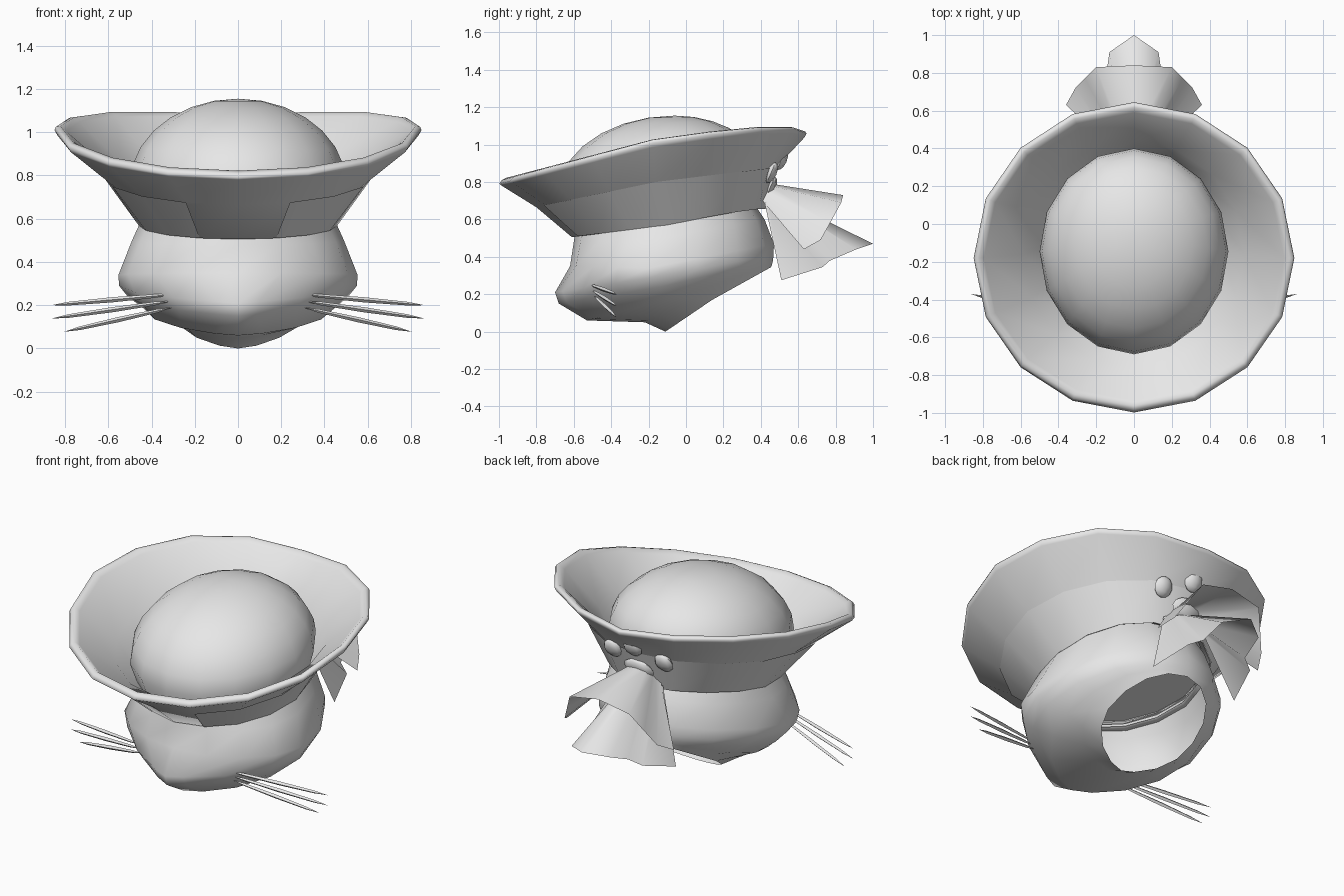
import bpy, bmesh, math
from mathutils import Vector, Matrix

if "Cube" in bpy.data.objects:
    bpy.data.objects.remove(bpy.data.objects["Cube"])

white = bpy.data.materials.new("soft_white")
white.diffuse_color = (0.8, 0.8, 0.8, 1)
white.use_nodes = True
white.node_tree.nodes["Principled BSDF"].inputs["Base Color"].default_value = white.diffuse_color
N = 16


def finish(name, bm, angle=40):
    mesh = bpy.data.meshes.new(name)
    bm.to_mesh(mesh)
    bm.free()
    mesh.materials.append(white)
    mesh.shade_smooth()
    mesh.set_sharp_from_angle(angle=math.radians(angle))
    obj = bpy.data.objects.new(name, mesh)
    bpy.context.collection.objects.link(obj)
    return obj


def ring(front, side, back, pinch=1.0, bump=0.0):
    """Oval loop through a front (y,z), side (x,y,z) and back (y,z) point."""
    pts = []
    for i in range(N):
        a = 2 * math.pi * i / N
        c, s = math.cos(a), math.sin(a)
        end = front if c > 0 else back
        k = abs(c)
        x = side[0] * math.copysign(abs(s) ** (pinch if c > 0 else 1), s)
        y = side[1] + (end[0] - side[1]) * k
        z = side[2] + (end[1] - side[2]) * k
        if c < 0:
            z += bump * 2 * k * abs(s)
        pts.append(Vector((x, y, z)))
    return pts


def loft(name, rings, skip=(), angle=40):
    bm = bmesh.new()
    loops = [[bm.verts.new(p) for p in r] for r in rings]
    for lo, hi in zip(loops, loops[1:]):
        for i in range(N):
            if i not in skip:
                j = (i + 1) % N
                bm.faces.new((lo[i], lo[j], hi[j], hi[i]))
    bmesh.ops.remove_doubles(bm, verts=bm.verts, dist=1e-5)
    bmesh.ops.delete(bm, geom=[v for v in bm.verts if not v.link_faces], context='VERTS')
    return finish(name, bm, angle)


# Head: open neck at the lower back, muzzle at the front
loft("head", [
    ring((-0.11, 0.0), (0.30, 0.14, 0.17), (0.455, 0.345), 1.3),
    ring((-0.22, 0.05), (0.36, 0.05, 0.175), (0.457, 0.35), 1.3),
    ring((-0.53, 0.06), (0.43, -0.06, 0.18), (0.46, 0.36), 1.4),
    ring((-0.68, 0.15), (0.51, -0.13, 0.24), (0.465, 0.38), 1.8),
    ring((-0.70, 0.21), (0.55, -0.18, 0.29), (0.468, 0.41), 1.8),
    ring((-0.62, 0.35), (0.553, -0.20, 0.34), (0.47, 0.47), 1.05),
    ring((-0.60, 0.48), (0.49, -0.13, 0.50), (0.42, 0.60)),
    ring((-0.59, 0.54), (0.44, -0.10, 0.61), (0.36, 0.69)),
], angle=75)

# Hat: outer wall, rolled rim, inner wall
base = ring((-0.61, 0.505), (0.455, -0.10, 0.57), (0.42, 0.655), bump=0.01)
mid = ring((-0.80, 0.665), (0.62, -0.16, 0.80), (0.485, 0.88))
loft("hat_brim", [
    ring((-0.58, 0.52), (0.43, -0.10, 0.585), (0.39, 0.67), bump=0.01),
    base, mid,
    ring((-0.985, 0.78), (0.835, -0.18, 0.985), (0.635, 1.04), bump=0.035),
    ring((-0.998, 0.79), (0.849, -0.18, 1.01), (0.645, 1.06), bump=0.035),
    ring((-0.985, 0.81), (0.842, -0.18, 1.025), (0.637, 1.07), bump=0.035),
    ring((-0.962, 0.822), (0.82, -0.18, 1.027), (0.617, 1.073), bump=0.035),
    ring((-0.935, 0.80), (0.795, -0.18, 1.005), (0.59, 1.05), bump=0.035),
    ring((-0.76, 0.71), (0.585, -0.16, 0.83), (0.44, 0.91)),
    ring((-0.60, 0.56), (0.45, -0.12, 0.63), (0.38, 0.71)),
], angle=85)

# Hat ribbon: lower half of the wall, open at the front
grow = Matrix.Diagonal((1.012, 1.012, 1.0))
loft("hat_ribbon", [[grow @ p for p in base], [grow @ p for p in mid]],
     skip=(0, N - 1))

# Hat crown: tilted dome with a closed underside
top = (-0.06, 1.155)
dome = [ring((-0.13, 0.64), (0, -0.13, 0.64), (-0.13, 0.64)),
        ring((-0.64, 0.58), (0.46, -0.13, 0.64), (0.37, 0.70))]
for k in range(8):
    c, s = math.cos(k * math.pi / 14), math.sin(k * math.pi / 14)
    mix = lambda y, z: (top[0] + (y - top[0]) * c, z + (top[1] - z) * s)
    dome.append(ring(mix(-0.69, 0.72), (0.5 * c,) + mix(-0.145, 0.76), mix(0.40, 0.86)))
loft("hat_crown", dome, angle=60)

# Whiskers: three thin spindles on each cheek
for side, label in ((1, "right"), (-1, "left")):
    for n, (p, q) in enumerate([((0.30, -0.51, 0.25), (0.865, -0.37, 0.20)),
                                ((0.30, -0.50, 0.220), (0.865, -0.37, 0.138)),
                                ((0.30, -0.49, 0.190), (0.805, -0.37, 0.077))]):
        p, q = Vector(p), Vector(q)
        p.x *= side
        q.x *= side
        d = q - p
        m = (Matrix.Translation((p + q) / 2) @ d.to_track_quat('Z', 'Y').to_matrix().to_4x4()
             @ Matrix.Diagonal((0.012, 0.012, d.length / 2, 1)))
        bm = bmesh.new()
        bmesh.ops.create_uvsphere(bm, u_segments=4, v_segments=4, radius=1, matrix=m)
        finish(f"whisker_{label}_{n + 1}", bm)


# Paw badge on the back of the hat
def pad(name, loc, size):
    bm = bmesh.new()
    bmesh.ops.create_uvsphere(bm, u_segments=8, v_segments=6, radius=1)
    bm.transform(Matrix.Translation(loc) @ Matrix.Rotation(-0.4, 4, 'X')
                 @ Matrix.Diagonal((*size, 1)))
    finish(name, bm, 60)


pad("paw_pad", (0, 0.45, 0.77), (0.10, 0.03, 0.065))
for n, (x, y, z) in enumerate([(-0.17, 0.455, 0.85), (0, 0.51, 0.92), (0.17, 0.455, 0.85)]):
    pad(f"paw_toe_{n + 1}", (x, y, z), (0.06, 0.03, 0.06))


# Pleated ribbon tails: half fan mirrored across x
def fan(name, root, edge):
    bm = bmesh.new()
    mirrored = lambda pts: [(-x, y, z) for x, y, z in pts[:0:-1]] + pts
    a = [bm.verts.new(p) for p in mirrored(root)]
    b = [bm.verts.new(p) for p in mirrored(edge)]
    for i in range(len(a) - 1):
        bm.faces.new((a[i], a[i + 1], b[i + 1], b[i]))
    finish(name, bm, 80)


fan("upper_tail",
    [(0, 0.46, 0.79), (0.05, 0.45, 0.78), (0.08, 0.43, 0.75), (0.09, 0.42, 0.73), (0.11, 0.40, 0.71)],
    [(0, 0.84, 0.73), (0.20, 0.83, 0.69), (0.26, 0.77, 0.58), (0.31, 0.72, 0.49), (0.36, 0.63, 0.44)])
fan("lower_tail",
    [(0, 0.47, 0.73), (0.04, 0.46, 0.72), (0.07, 0.45, 0.71), (0.11, 0.44, 0.70), (0.14, 0.42, 0.69)],
    [(0, 1.00, 0.47), (0.13, 0.91, 0.44), (0.15, 0.77, 0.38), (0.22, 0.73, 0.345), (0.29, 0.51, 0.275)])
